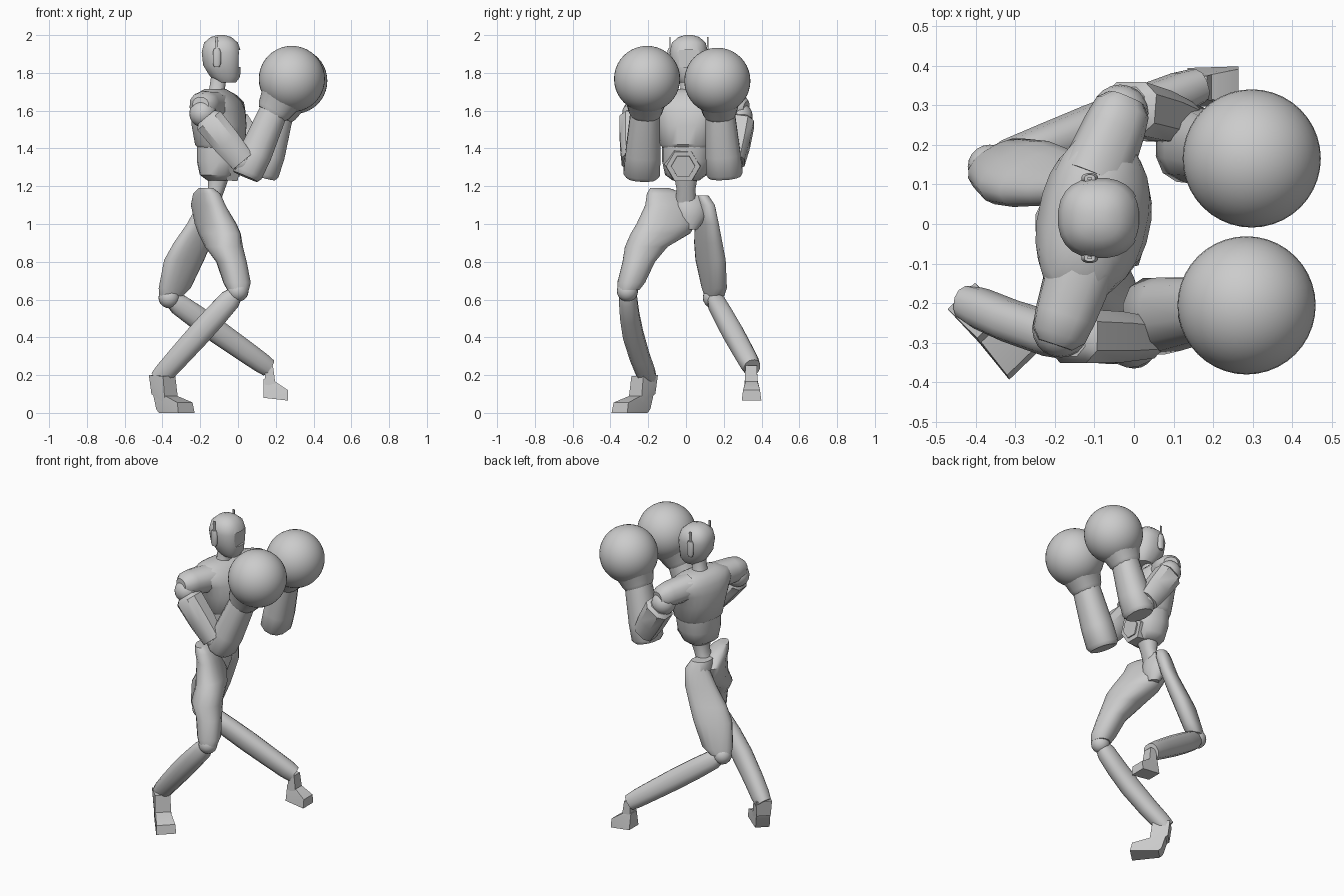
import bpy
import bmesh
import math
from mathutils import Vector, Matrix

old_cube = bpy.data.objects.get("Cube")
if old_cube:
    bpy.data.objects.remove(old_cube, do_unlink=True)

# single flat grey for the whole figure
grey = bpy.data.materials.new("plain_grey")
grey.use_nodes = True
colour = (0.6, 0.6, 0.6, 1.0)
grey.diffuse_color = colour
grey.node_tree.nodes["Principled BSDF"].inputs["Base Color"].default_value = colour


def finish(name, mesh_data, smooth_angle=40):
    """Turn a bmesh into a shaded object."""
    bmesh.ops.recalc_face_normals(mesh_data, faces=mesh_data.faces)
    mesh = bpy.data.meshes.new(name)
    mesh_data.to_mesh(mesh)
    mesh_data.free()
    mesh.materials.append(grey)
    part = bpy.data.objects.new(name, mesh)
    bpy.context.collection.objects.link(part)
    bpy.ops.object.select_all(action="DESELECT")
    part.select_set(True)
    bpy.context.view_layer.objects.active = part
    if smooth_angle:
        bpy.ops.object.shade_smooth_by_angle(angle=math.radians(smooth_angle))
    return part


def skin(name, rings):
    """Bridge a list of point rings and cap both ends."""
    mesh_data = bmesh.new()
    loops = [[mesh_data.verts.new(point) for point in ring] for ring in rings]
    count = len(loops[0])
    for lower, upper in zip(loops, loops[1:]):
        for i in range(count):
            j = (i + 1) % count
            mesh_data.faces.new((lower[i], lower[j], upper[j], upper[i]))
    mesh_data.faces.new(loops[0])
    mesh_data.faces.new(loops[-1])
    return finish(name, mesh_data)


def section(centre, side, across, half_a, half_b, count, power):
    """Super-ellipse ring; a low power gives squarer corners."""
    ring = []
    for i in range(count):
        angle = math.tau * (i + 0.5) / count
        c, s = math.cos(angle), math.sin(angle)
        ring.append(Vector(centre)
                    + side * math.copysign(abs(c) ** power, c) * half_a
                    + across * math.copysign(abs(s) ** power, s) * half_b)
    return ring


def stack(name, levels, yaw=0, count=16, power=0.85):
    """Loft horizontal sections (x, y, z, half depth, half width)."""
    turn = Matrix.Rotation(math.radians(yaw), 3, "Z")
    side, across = turn @ Vector((1, 0, 0)), turn @ Vector((0, 1, 0))
    return skin(name, [section((x, y, z), side, across, a, b, count, power)
                       for x, y, z, a, b in levels])


def limb(name, start, end, stations, count=12, power=0.85, bow=0):
    """Loft sections (fraction, half depth, half width) along a bowed axis."""
    start, end = Vector(start), Vector(end)
    axis = (end - start).normalized()
    side = Vector((0, 1, 0)).cross(axis).normalized()
    across = axis.cross(side)
    bend = Vector((0, bow, 0))
    return skin(name, [section(start.lerp(end, t) + bend * math.sin(math.pi * t),
                               side, across, a, b, count, power)
                       for t, a, b in stations])


def ball(name, centre, radius, segments=20):
    mesh_data = bmesh.new()
    bmesh.ops.create_uvsphere(mesh_data, u_segments=segments, v_segments=segments // 2,
                              radius=radius, matrix=Matrix.Translation(centre))
    return finish(name, mesh_data, 60)


def block(name, centre, size):
    mesh_data = bmesh.new()
    bmesh.ops.create_cube(mesh_data, size=1,
                          matrix=Matrix.Translation(centre) @ Matrix.Diagonal((*size, 1)))
    return finish(name, mesh_data, 0)


def foot(name, ankle, yaw, profile):
    """Hull of (forward, height, half width) points, heel to toe."""
    mesh_data = bmesh.new()
    turn = Matrix.Translation(ankle) @ Matrix.Rotation(math.radians(yaw), 4, "Z")
    for forward, height, half in profile:
        for sign in (-1, 1):
            mesh_data.verts.new(turn @ Vector((forward, sign * half, height)))
    result = bmesh.ops.convex_hull(mesh_data, input=mesh_data.verts)
    bmesh.ops.delete(mesh_data, geom=list(set(result["geom_interior"])), context="VERTS")
    return finish(name, mesh_data, 30)


# head with a recessed face panel
head = stack("head", [
    (-0.06, 0.015, 1.75, 0.05, 0.05), (-0.068, 0.015, 1.78, 0.08, 0.072),
    (-0.085, 0.015, 1.84, 0.1, 0.092), (-0.088, 0.015, 1.91, 0.105, 0.102),
    (-0.09, 0.015, 1.96, 0.09, 0.09), (-0.09, 0.015, 1.99, 0.055, 0.055),
    (-0.09, 0.015, 2.0, 0.02, 0.02)], count=24)
cutter = block("face_cutter", (0.038, 0.015, 1.875), (0.07, 0.11, 0.09))
recess = head.modifiers.new("face_recess", "BOOLEAN")
recess.object = cutter
recess.operation = "DIFFERENCE"
bpy.context.view_layer.objects.active = head
bpy.ops.object.modifier_apply(modifier=recess.name)
bpy.data.objects.remove(cutter, do_unlink=True)

# ears with thin antennas
for label, sign in (("front", -1), ("back", 1)):
    y = 0.015 + sign * 0.1
    limb(label + "_ear", (-0.112, y, 1.83), (-0.112, y, 1.93),
         [(0, 0.014, 0.01), (0.2, 0.022, 0.014), (0.8, 0.022, 0.014), (1, 0.014, 0.01)])
    block(label + "_antenna", (-0.112, y, 1.955), (0.012, 0.006, 0.07))

# neck, chest, belly and waist
stack("neck", [(-0.12, 0.015, 1.66, 0.065, 0.07), (-0.11, 0.015, 1.72, 0.042, 0.045),
               (-0.1, 0.015, 1.79, 0.042, 0.045)])
stack("chest", [
    (-0.095, 0.01, 1.4, 0.11, 0.13), (-0.095, 0.01, 1.42, 0.13, 0.147),
    (-0.1, 0.01, 1.52, 0.142, 0.165), (-0.105, 0.015, 1.6, 0.138, 0.2),
    (-0.11, 0.015, 1.65, 0.12, 0.225), (-0.12, 0.015, 1.69, 0.09, 0.19),
    (-0.12, 0.015, 1.715, 0.05, 0.1)], yaw=-12, count=24)
stack("belly", [
    (-0.1, 0.0, 1.23, 0.06, 0.07), (-0.105, 0.0, 1.26, 0.095, 0.11),
    (-0.1, 0.005, 1.33, 0.115, 0.13), (-0.095, 0.01, 1.42, 0.12, 0.135)], yaw=-12)
stack("waist", [(-0.15, 0.0, 1.1, 0.05, 0.06), (-0.115, 0.0, 1.18, 0.045, 0.05),
                (-0.1, 0.0, 1.26, 0.058, 0.065)])

# hexagonal belly plate in a wider rim
for label, radius, reach in (("belly_rim", 0.1, 0.012), ("belly_plate", 0.07, 0.02)):
    mesh_data = bmesh.new()
    bmesh.ops.create_cone(
        mesh_data, cap_ends=True, segments=6, radius1=radius, radius2=radius * 0.9,
        depth=0.06, matrix=Matrix.Translation((reach - 0.03, -0.015, 1.31))
        @ Matrix.Rotation(math.radians(100), 4, "Y"))
    finish(label, mesh_data, 20)

# arms: shoulder cap and ball, upper arm, elbow, forearm, cuff and round glove
arms = {
    "front": ((-0.13, -0.1, 1.625), (-0.185, -0.265, 1.585), (0.025, -0.27, 1.33),
              (0.04, -0.235, 1.25), (0.19, -0.215, 1.6), (0.285, -0.206, 1.768)),
    "back": ((-0.1, 0.12, 1.635), (-0.035, 0.28, 1.57), (0.115, 0.24, 1.33),
             (0.13, 0.205, 1.25), (0.22, 0.18, 1.59), (0.298, 0.166, 1.758)),
}
for label, (collar, shoulder, elbow, base, wrist, fist) in arms.items():
    cap_end = Vector(shoulder) + Vector((0, 0, 0.045))
    limb(label + "_shoulder_cap", collar, cap_end,
         [(0, 0.08, 0.09), (0.8, 0.075, 0.078), (1.1, 0.064, 0.07), (1.25, 0.04, 0.045)])
    ball(label + "_shoulder", shoulder, 0.073)
    outward = Vector((0, math.copysign(0.018, shoulder[1]), 0))
    limb(label + "_upper_arm", Vector(shoulder) + outward, Vector(elbow) + outward,
         [(0.08, 0.06, 0.055), (0.15, 0.083, 0.072), (0.6, 0.08, 0.068), (1, 0.068, 0.055)],
         count=8, power=0.7)
    ball(label + "_elbow", elbow, 0.06)
    limb(label + "_forearm", base, wrist,
         [(0, 0.07, 0.085), (0.06, 0.085, 0.1), (0.35, 0.09, 0.095), (1, 0.077, 0.08)])
    limb(label + "_cuff", wrist, fist,
         [(-0.1, 0.08, 0.08), (0, 0.092, 0.09), (0.3, 0.108, 0.105), (0.6, 0.145, 0.145)],
         count=20)
    ball(label + "_glove", fist, 0.175, 40)

# thighs flow out of the pelvis
stack("pelvis", [(-0.13, 0.02, 0.97, 0.03, 0.04), (-0.14, 0.03, 1.04, 0.06, 0.085),
                 (-0.155, 0.03, 1.1, 0.065, 0.1), (-0.155, 0.03, 1.15, 0.05, 0.08)],
      yaw=15, power=1)
stack("front_thigh", [
    (0.0, -0.305, 0.65, 0.055, 0.056), (-0.005, -0.29, 0.69, 0.07, 0.072),
    (-0.035, -0.25, 0.8, 0.076, 0.086), (-0.075, -0.21, 0.88, 0.092, 0.116),
    (-0.098, -0.135, 0.95, 0.09, 0.166), (-0.118, -0.105, 1.0, 0.088, 0.166),
    (-0.158, -0.075, 1.1, 0.068, 0.15), (-0.165, -0.105, 1.16, 0.058, 0.108),
    (-0.17, -0.14, 1.19, 0.033, 0.052)], yaw=25)
stack("back_thigh", [
    (-0.355, 0.15, 0.62, 0.065, 0.045), (-0.335, 0.15, 0.66, 0.092, 0.052),
    (-0.285, 0.13, 0.81, 0.116, 0.058), (-0.24, 0.118, 0.9, 0.11, 0.053),
    (-0.185, 0.11, 1.0, 0.094, 0.045), (-0.15, 0.1, 1.1, 0.072, 0.042),
    (-0.15, 0.08, 1.15, 0.045, 0.035)], yaw=30)

# knees and shins
legs = {
    "front": ((0.0, -0.31, 0.645), (-0.42, -0.2, 0.18), -0.025),
    "back": ((-0.365, 0.145, 0.61), (0.16, 0.35, 0.24), 0),
}
for label, (knee, ankle, bow) in legs.items():
    ball(label + "_knee", knee, 0.056)
    limb(label + "_shin", knee, ankle,
         [(0.04, 0.045, 0.042), (0.1, 0.058, 0.05), (0.28, 0.063, 0.053),
          (0.5, 0.064, 0.056), (0.75, 0.06, 0.054), (0.92, 0.056, 0.052),
          (1, 0.05, 0.045)], bow=bow)

# feet: instep block over a flat sole
foot("front_instep", (-0.42, -0.2, 0), -46, [
    (-0.025, 0.2, 0.048), (0.08, 0.195, 0.045), (-0.012, 0.1, 0.042), (0.1, 0.05, 0.05)])
foot("front_foot", (-0.42, -0.2, 0), -46, [
    (0.0, 0.1, 0.042), (0.095, 0.09, 0.045), (0.2, 0.055, 0.056),
    (0.025, 0.02, 0.042), (0.045, 0.0, 0.042), (0.212, 0.0, 0.06)])
foot("back_instep", (0.15, 0.345, 0), 0, [
    (-0.005, 0.25, 0.03), (0.035, 0.25, 0.03), (-0.01, 0.15, 0.035), (0.05, 0.14, 0.035)])
foot("back_foot", (0.15, 0.347, 0), 0, [
    (-0.015, 0.18, 0.03), (0.04, 0.17, 0.03), (0.115, 0.12, 0.045),
    (-0.015, 0.08, 0.048), (0.115, 0.065, 0.052)])
